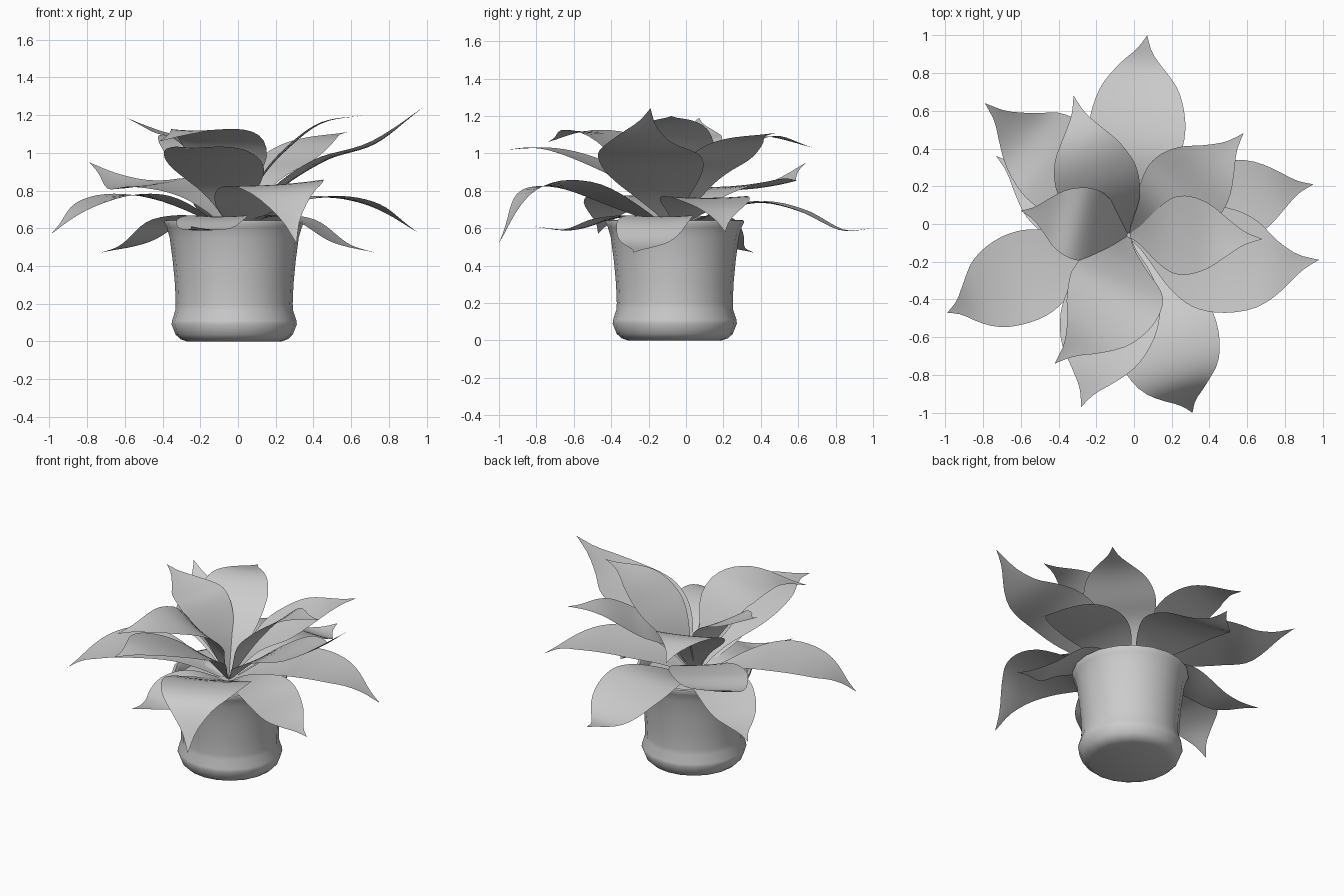
import bpy, bmesh, math
from mathutils import Vector, Matrix

if "Cube" in bpy.data.objects:
    bpy.data.objects.remove(bpy.data.objects["Cube"])

CX, CY = -0.02, -0.06
BASE = Vector((-0.03, -0.06, 0.58))


def finish(name, bm, angle=40):
    me = bpy.data.meshes.new(name)
    bm.to_mesh(me)
    bm.free()
    ob = bpy.data.objects.new(name, me)
    bpy.context.collection.objects.link(ob)
    bpy.ops.object.select_all(action='DESELECT')
    ob.select_set(True)
    bpy.context.view_layer.objects.active = ob
    bpy.ops.object.shade_smooth_by_angle(angle=math.radians(angle))
    return ob


def lathe(name, profile, segs=20):
    """Revolve (radius, z) points about the pot axis."""
    bm = bmesh.new()
    rings = []
    for r, z in profile:
        rings.append([bm.verts.new((CX + r * math.cos(2 * math.pi * i / segs),
                                    CY + r * math.sin(2 * math.pi * i / segs), z))
                      for i in range(segs)])
    for a, b in zip(rings, rings[1:]):
        for i in range(segs):
            j = (i + 1) % segs
            bm.faces.new((a[i], a[j], b[j], b[i]))
    bm.faces.new(rings[0][::-1])
    bm.faces.new(rings[-1])
    return finish(name, bm)


def spline(pts, t):
    """Catmull-Rom through evenly spaced points, t in 0..1."""
    n = len(pts) - 1
    i = min(int(t * n), n - 1)
    u = t * n - i
    p1, p2 = pts[i], pts[i + 1]
    p0 = pts[i - 1] if i else p1 * 2 - p2
    p3 = pts[i + 2] if i + 2 <= n else p2 * 2 - p1
    return 0.5 * (2 * p1 + (p2 - p0) * u + (2 * p0 - 5 * p1 + 4 * p2 - p3) * u * u
                  + (3 * p1 - p0 - 3 * p2 + p3) * u ** 3)


# relative leaf width at even steps from stalk to tip
OUTLINE = [0.03, 0.22, 0.5, 0.77, 0.95, 1.0, 0.94, 0.78, 0.48, 0.17, 0.0]


def leaf(name, pts, width, roll=0, cup=0.04, rows=24, cols=6):
    """Sheet swept along a midrib, with rolled and cupped cross-section."""
    path = [BASE] + [Vector(p) for p in pts]
    flat = path[-1] - path[0]
    flat.z = 0
    side0 = flat.cross(Vector((0, 0, 1))).normalized()
    bm = bmesh.new()
    grid = []
    for k in range(rows + 1):
        t = k / rows
        p = spline(path, t)
        d = (spline(path, min(t + .02, 1)) - spline(path, max(t - .02, 0))).normalized()
        side = side0 - d * side0.dot(d)
        side = Matrix.Rotation(math.radians(roll) * t, 3, d) @ side.normalized()
        up = side.cross(d)
        w = max(spline(OUTLINE, t), 0.002) * width / 2
        row = []
        for c in range(cols + 1):
            s = 2 * c / cols - 1
            row.append(bm.verts.new(p + side * (s * w) + up * (cup * w * (s * s - 0.3))))
        grid.append(row)
    for a, b in zip(grid, grid[1:]):
        for c in range(cols):
            bm.faces.new((a[c], a[c + 1], b[c + 1], b[c]))
    return finish(name, bm, 80)


# Pot with a bevelled foot, flared rim and open inside
lathe("pot", [(.25, .0), (.285, .012), (.31, .035), (.332, .09), (.33, .11), (.312, .165),
              (.31, .2), (.314, .3), (.325, .42), (.342, .55), (.358, .605), (.37, .63),
              (.368, .642), (.35, .645), (.335, .63), (.325, .58)])
# Soil filling the pot
lathe("soil", [(.325, .57), (.325, .585), (.15, .6)])

# Leaves: midrib points, width, roll
# Short drooping leaves hanging over the rim
small = [
    ([(-.15, 0, .66), (-.36, .1, .64), (-.54, .21, .52), (-.73, .36, .47)], .38, 0),
    ([(.15, -.11, .66), (.35, -.17, .64), (.54, -.22, .52), (.73, -.28, .47)], .40, 0),
    ([(-.09, -.25, .66), (-.14, -.44, .645), (-.18, -.62, .59), (-.25, -.82, .61)], .37, 0),
]
# Long arching outer leaves
outer = [
    ([(0, .18, .69), (.01, .4, .738), (.025, .62, .69), (.04, .83, .59), (.07, 1, .6)], .51, 0),
    ([(-.35, -.18, .74), (-.6, -.285, .775), (-.82, -.4, .71), (-.99, -.47, .57)], .48, 0),
    ([(.2, .02, .71), (.45, .1, .765), (.72, .17, .72), (.95, .21, .58)], .46, 0),
    ([(.06, -.3, .7), (.17, -.6, .825), (.24, -.85, .79), (.31, -1.0, .52)], .56, 6),
    ([(-.2, .11, .77), (-.4, .32, .835), (-.59, .47, .83), (-.79, .64, .95)], .5, -10),
]
# Upright inner leaves
inner = [
    ([(.2, -.13, .8), (.45, -.19, .96), (.72, -.23, 1.05), (.98, -.19, 1.24)], .56, 0),
    ([(-.06, -.25, .81), (-.13, -.5, .95), (-.2, -.75, 1.025), (-.28, -.97, 1.02)], .52, 0),
    ([(-.07, -.2, .88), (-.1, -.37, 1.07), (-.23, -.56, 1.12), (-.42, -.74, 1.06)], .52, 0),
    ([(.12, .06, .85), (.27, .18, .97), (.42, .31, 1.07), (.58, .48, 1.11)], .46, 0),
    ([(.12, -.06, .86), (.27, -.06, 1.03), (.45, -.07, 1.16), (.68, -.08, 1.2)], .42, 0),
    ([(-.13, -.03, .85), (-.27, 0, 1.05), (-.43, .04, 1.11), (-.6, .07, 1.19)], .39, 0),
    ([(-.1, .08, .85), (-.2, .24, 1.02), (-.26, .44, 1.09), (-.32, .68, 1.03)], .44, 0),
]
for tier, leaves in (("small_leaf", small), ("outer_leaf", outer), ("inner_leaf", inner)):
    for i, (pts, width, roll) in enumerate(leaves):
        leaf(f"{tier}_{i + 1}", pts, width, roll)
